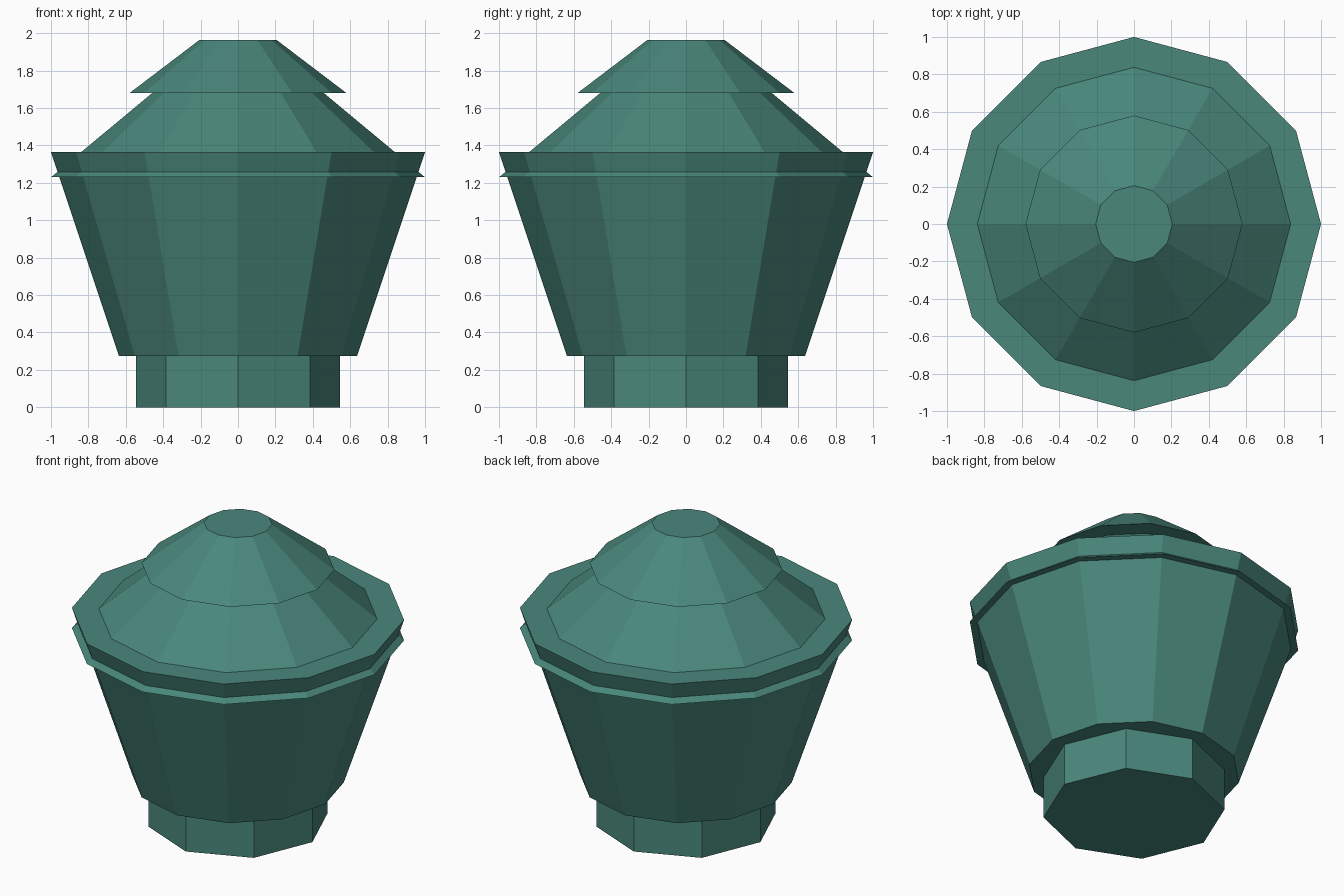
import bpy, bmesh
from mathutils import Matrix

if "Cube" in bpy.data.objects:
    bpy.data.objects.remove(bpy.data.objects["Cube"])

teal = bpy.data.materials.new("teal_green")
teal.diffuse_color = (0.067, 0.242, 0.198, 1.0)
teal.use_nodes = True
teal.node_tree.nodes["Principled BSDF"].inputs["Base Color"].default_value = teal.diffuse_color


def frustum(name, sides, r_bottom, r_top, z_bottom, z_top):
    """Closed, flat-faced tapered drum with a corner on each axis."""
    bm = bmesh.new()
    bmesh.ops.create_cone(
        bm, cap_ends=True, segments=sides, radius1=r_bottom, radius2=r_top,
        depth=z_top - z_bottom,
        matrix=Matrix.Translation((0, 0, (z_bottom + z_top) / 2)))
    mesh = bpy.data.meshes.new(name)
    bm.to_mesh(mesh)
    bm.free()
    mesh.materials.append(teal)
    obj = bpy.data.objects.new(name, mesh)
    bpy.context.collection.objects.link(obj)
    return obj


# Eight-sided foot
frustum("foot", 8, 0.545, 0.545, 0.0, 0.29)
# Flared twelve-sided body
frustum("body", 12, 0.637, 1.0, 0.275, 1.365)
# Lower roof: its eave pokes out just below the body rim
frustum("lower_roof", 12, 1.0, 0.435, 1.23, 1.70)
# Upper roof tier with flat top
frustum("upper_roof", 12, 0.58, 0.205, 1.68, 1.965)
